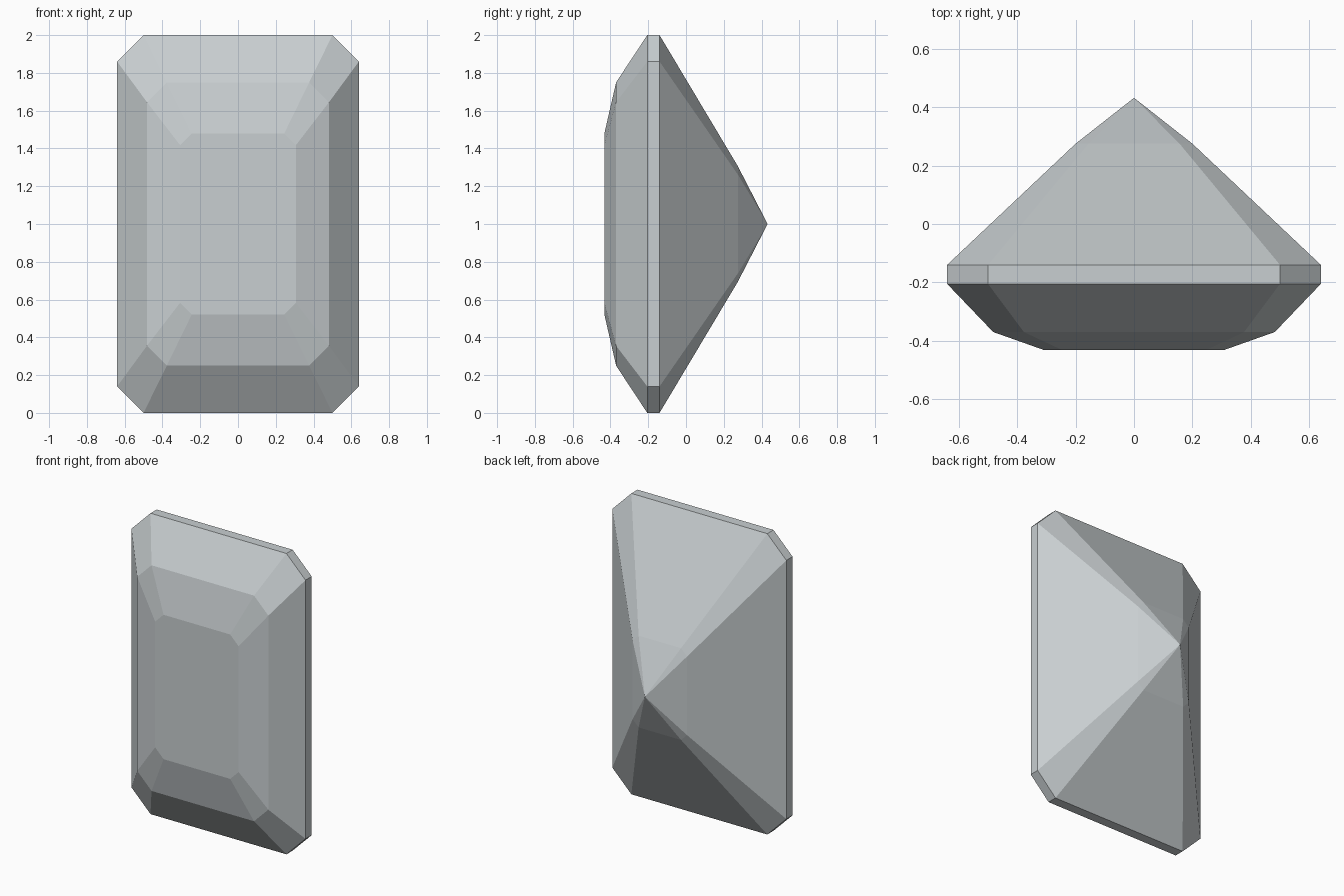
import bpy
import bmesh

cube = bpy.data.objects.get("Cube")
if cube:
    bpy.data.objects.remove(cube, do_unlink=True)

# Pale grey stone
stone = bpy.data.materials.new("pale grey stone")
colour = (0.58, 0.62, 0.635, 1)
stone.diffuse_color = colour
stone.use_nodes = True
stone.node_tree.nodes["Principled BSDF"].inputs["Base Color"].default_value = colour


def octagon(bm, y, w, h, cut):
    """Rectangle with cut corners, centred on z = 1."""
    corner = [(w, h - cut), (w - cut, h)]
    pts = corner + [(-x, z) for x, z in corner[::-1]]
    pts += [(-x, -z) for x, z in pts]
    return [bm.verts.new((x, y, z + 1)) for x, z in pts]


# Rings from the flat table to the back: depth, half width, half height, corner cut
rings = [
    (-0.432, 0.307, 0.48, 0.062),   # table
    (-0.37, 0.482, 0.75, 0.105),    # crown break
    (-0.205, 0.64, 1.0, 0.14),      # girdle front
    (-0.14, 0.64, 1.0, 0.14),       # girdle back
    (0.275, 0.2, 0.305, 0.044),     # pavilion break
]

bm = bmesh.new()
loops = [octagon(bm, *r) for r in rings]
bm.faces.new(loops[0])
for a, b in zip(loops, loops[1:]):
    for i in range(8):
        j = (i + 1) % 8
        bm.faces.new((a[i], a[j], b[j], b[i]))

# Pointed back
tip = bm.verts.new((0, 0.432, 1))
last = loops[-1]
for i in range(8):
    bm.faces.new((last[i], last[(i + 1) % 8], tip))
bmesh.ops.recalc_face_normals(bm, faces=bm.faces)

mesh = bpy.data.meshes.new("cut_gem")
bm.to_mesh(mesh)
bm.free()
mesh.materials.append(stone)
gem = bpy.data.objects.new("cut_gem", mesh)
bpy.context.collection.objects.link(gem)
